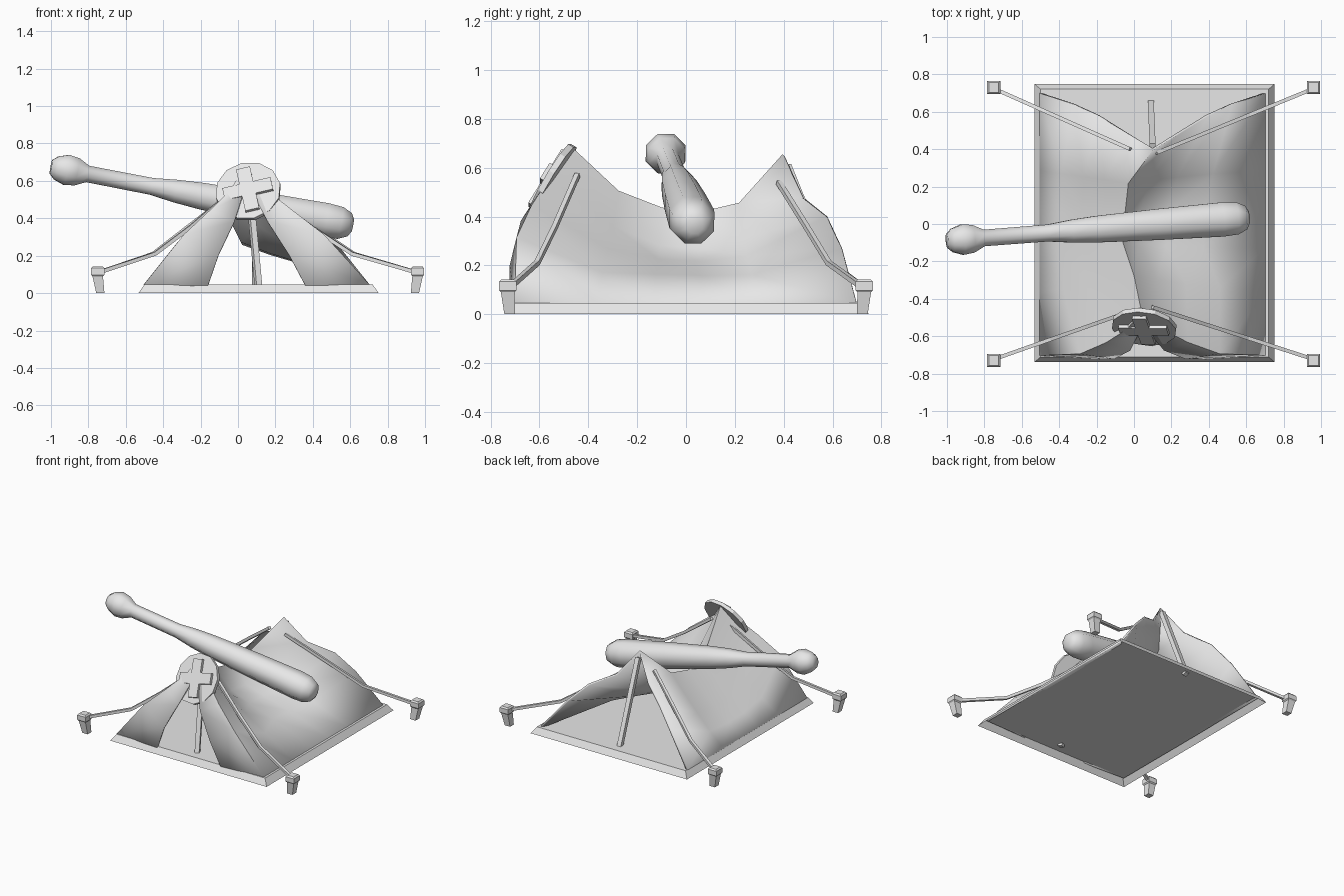
import bpy, bmesh, math
from mathutils import Vector, Matrix

cube = bpy.data.objects.get("Cube")
if cube:
    bpy.data.objects.remove(cube, do_unlink=True)

grey = bpy.data.materials.new("light_grey")
grey.use_nodes = True
grey.diffuse_color = (0.8, 0.8, 0.8, 1)
grey.node_tree.nodes["Principled BSDF"].inputs["Base Color"].default_value = (0.8, 0.8, 0.8, 1)


def finish(name, bm, smooth=None):
    """Turn a bmesh into a coloured object."""
    bmesh.ops.recalc_face_normals(bm, faces=bm.faces)
    mesh = bpy.data.meshes.new(name)
    bm.to_mesh(mesh)
    bm.free()
    obj = bpy.data.objects.new(name, mesh)
    bpy.context.collection.objects.link(obj)
    mesh.materials.append(grey)
    if smooth:
        bpy.ops.object.select_all(action='DESELECT')
        obj.select_set(True)
        bpy.context.view_layer.objects.active = obj
        bpy.ops.object.shade_smooth_by_angle(angle=math.radians(smooth))
    return obj


def loft(bm, rings, open_start=False):
    """Bridge closed rings of points and cap the ends."""
    vs = [[bm.verts.new(p) for p in r] for r in rings]
    n = len(vs[0])
    for a, b in zip(vs, vs[1:]):
        for i in range(n):
            bm.faces.new((a[i], a[(i + 1) % n], b[(i + 1) % n], b[i]))
    if not open_start:
        bm.faces.new(vs[0][::-1])
    bm.faces.new(vs[-1])


def rect(cx, cy, hx, hy, z):
    return [(cx + sx * hx, cy + sy * hy, z) for sx, sy in ((-1, -1), (1, -1), (1, 1), (-1, 1))]


def rod(name, pts, r):
    """Square rod running through a few points."""
    pts = [Vector(p) for p in pts]
    rings = []
    for i, p in enumerate(pts):
        d = (pts[min(i + 1, len(pts) - 1)] - pts[max(i - 1, 0)]).normalized()
        side = d.cross(Vector((0, 0, 1))).normalized()
        up = side.cross(d)
        rings.append([p + side * a * r + up * b * r for a, b in ((-1, -1), (1, -1), (1, 1), (-1, 1))])
    bm = bmesh.new()
    loft(bm, rings)
    return finish(name, bm)


# Ground sheet: sloped skirt with a flat floor, hollow underneath
bm = bmesh.new()
cx, cy = 0.11, 0.005
loft(bm, [rect(cx, cy, 0.642, 0.744, 0), rect(cx, cy, 0.61, 0.716, 0.046)], open_start=True)
finish("ground_sheet", bm)

# Canvas: strips from ridge to base, as (offset from centre, y, z)
flap_edge = [(0, -.49, .66), (.03, -.58, .52), (.09, -.67, .38), (.19, -.715, .2), (.26, -.715, .04)]
front_edge = [(0, -.47, .68), (.09, -.56, .55), (.215, -.63, .44), (.37, -.69, .31), (.6, -.70, .04)]
back_edge = [(0, .4, .65), (.13, .48, .475), (.29, .58, .395), (.42, .64, .265), (.6, .70, .04)]
# Ridge points with the amount of sag on the left side
ridge = [((0.0, -.28, .5), .5), ((-.06, -.1, .43), 1), ((-.05, .05, .41), 1), ((-.03, .22, .45), .7)]
left_sag = [(0, 0), (-.11, -.055), (-.15, -.015), (-.14, .02), (0, 0)]
right_sag = [(0, 0), (0, -.015), (0, -.02), (0, -.015), (0, 0)]


def edge_strip(pts, top_x, s):
    return [Vector((top_x + (0.1 - top_x) * i / 4 + s * d, y, z)) for i, (d, y, z) in enumerate(pts)]


def sag_strip(p, amount, s):
    top, base = Vector(p), Vector((0.1 + s * 0.6, p[1] * 1.3, 0.04))
    sag = left_sag if s > 0 else right_sag
    return [top.lerp(base, i / 4) + Vector((dx, 0, dz)) * amount for i, (dx, dz) in enumerate(sag)]


bm = bmesh.new()
for s in (-1, 1):
    cols = [edge_strip(flap_edge, 0.04, s), edge_strip(front_edge, 0.04, s)]
    cols += [sag_strip(p, amount, s) for p, amount in ridge]
    cols.append(edge_strip(back_edge, 0.1, s))
    vs = [[bm.verts.new(p) for p in c] for c in cols]
    for a, b in zip(vs, vs[1:]):
        for i in range(4):
            bm.faces.new((a[i], a[i + 1], b[i + 1], b[i]))
bmesh.ops.remove_doubles(bm, verts=bm.verts, dist=0.0005)
canvas = finish("canvas", bm, 50)
solid = canvas.modifiers.new("thickness", 'SOLIDIFY')
solid.thickness = 0.014
solid.offset = 0

# Upright poles at the two openings
rod("front_pole", [(0.11, -0.635, 0.03), (0.055, -0.49, 0.62)], 0.016)
rod("back_pole", [(0.09, 0.65, 0.03), (0.1, 0.415, 0.61)], 0.016)

# Stakes and guy ropes at the four corners
for x, xn in ((-0.75, "right"), (0.96, "left")):
    s = 1 if x > 0 else -1
    for e, yn in ((-1, "front"), (1, "back")):
        y = 0.73 * e
        bm = bmesh.new()
        loft(bm, [rect(x - s * 0.014, y - e * 0.008, 0.022, 0.022, 0), rect(x, y, 0.028, 0.028, 0.09),
                  rect(x, y, 0.035, 0.035, 0.098), rect(x, y, 0.035, 0.035, 0.133),
                  rect(x, y, 0.026, 0.026, 0.143)])
        finish(f"{yn}_{xn}_stake", bm)
        if e < 0:
            end = (0.10, -0.445, 0.57) if s > 0 else (0.0, -0.46, 0.57)
        else:
            end = (0.12, 0.38, 0.54) if s > 0 else (-0.02, 0.40, 0.54)
        start = Vector((x - s * 0.01, y - e * 0.01, 0.112))
        # slack rope: two points along the line, lowered
        low, high = start.lerp(Vector(end), 0.4), start.lerp(Vector(end), 0.66)
        low.z, high.z = 0.21, 0.355
        rod(f"{yn}_{xn}_rope", [start, low, high, end], 0.010)

# Round plaque with a raised cross, leaning back over the front opening
n = Vector((-0.12, -0.85, 0.5)).normalized()
right = Vector((0, 0, 1)).cross(n).normalized()
basis = Matrix((right, n.cross(right), n)).transposed().to_4x4()
place = Matrix.Translation((0.055, -0.55, 0.543)) @ basis @ Matrix.Rotation(math.radians(15), 4, 'Z')


def plate(name, outline, z0, z1):
    bm = bmesh.new()
    loft(bm, [[place @ Vector((x, y, z)) for x, y in outline] for z in (z0, z1)])
    finish(name, bm)


plate("plaque", [(0.176 * math.cos(a * math.tau / 12), 0.176 * math.sin(a * math.tau / 12))
                 for a in range(12)], -0.013, 0.013)
w, l = 0.038, 0.132
plate("plaque_cross", [(w, w), (w, l), (-w, l), (-w, w), (-l, w), (-l, -w),
                       (-w, -w), (-w, -l), (w, -l), (w, -w), (l, -w), (l, w)], 0.01, 0.032)

# Heavy club resting across the ridge, eight-sided
a, b = Vector((-1.0, -0.09, 0.675)), Vector((0.613, 0.035, 0.362))
axis = (b - a).normalized()
u = axis.cross(Vector((0, 0, 1))).normalized()
v = u.cross(axis)
profile = [(0, .04), (.03, .068), (.085, .088), (.14, .08), (.2, .048), (.55, .049), (.68, .066),
           (.82, .077), (1.15, .09), (1.5, .099), (1.58, .093), (1.63, .068), (1.648, .035)]
bm = bmesh.new()
loft(bm, [[a + axis * d + (u * math.cos((k + .5) * math.tau / 8) + v * math.sin((k + .5) * math.tau / 8)) * r
           for k in range(8)] for d, r in profile])
finish("club", bm, 50)
